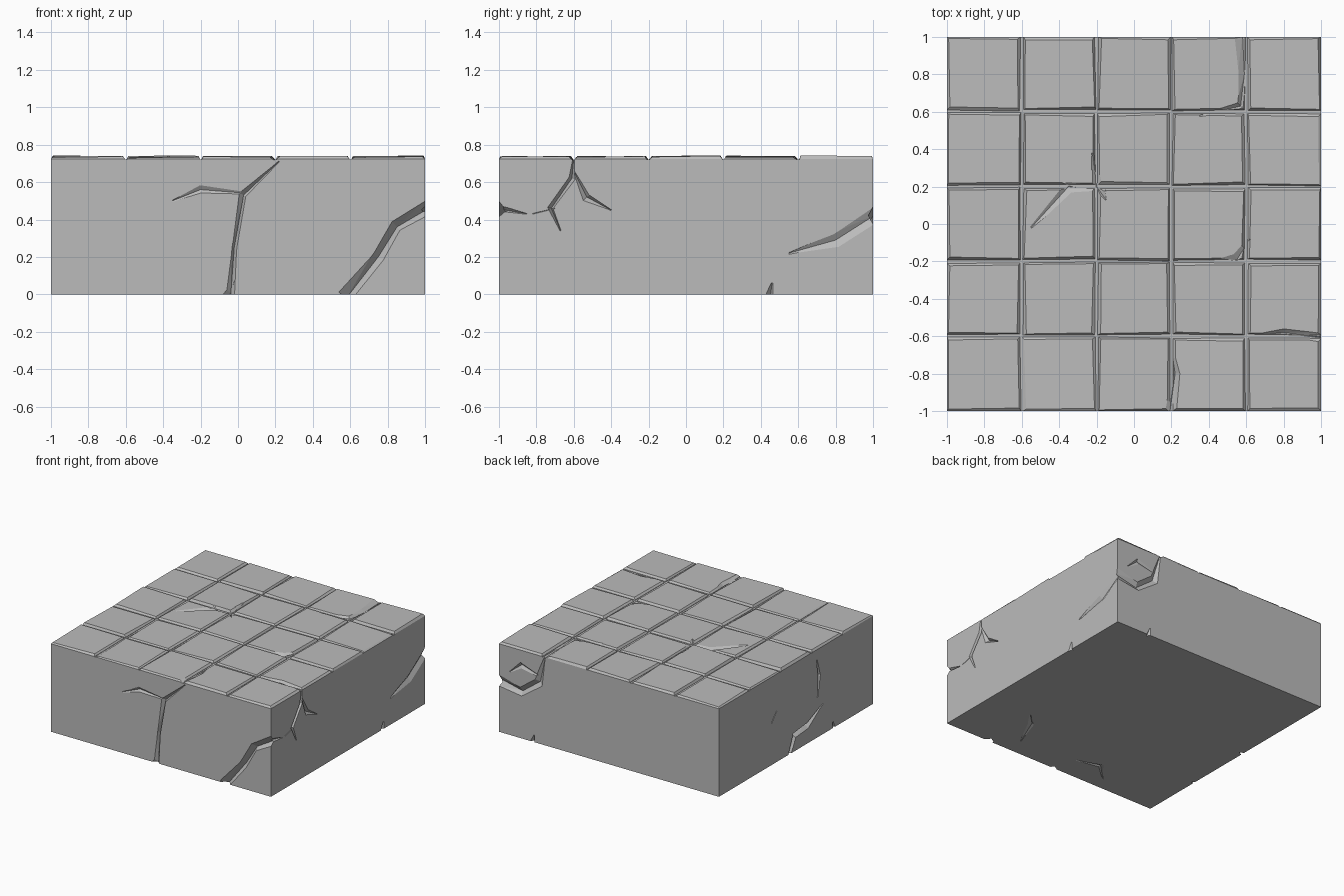
import bpy, bmesh, random
from mathutils import Vector

random.seed(4)
if "Cube" in bpy.data.objects:
    bpy.data.objects.remove(bpy.data.objects["Cube"], do_unlink=True)

stone = bpy.data.materials.new("grey stone")
stone.use_nodes = True
grey = (0.5, 0.5, 0.5, 1)
stone.diffuse_color = grey
stone.node_tree.nodes["Principled BSDF"].inputs["Base Color"].default_value = grey

H = 0.72      # top of the block
CELL = 0.4    # tile pitch


def make_object(name, bm):
    bmesh.ops.recalc_face_normals(bm, faces=bm.faces)
    mesh = bpy.data.meshes.new(name)
    bm.to_mesh(mesh)
    bm.free()
    mesh.materials.append(stone)
    ob = bpy.data.objects.new(name, mesh)
    bpy.context.collection.objects.link(ob)
    return ob


def loft(bm, rings):
    loops = [[bm.verts.new(p) for p in ring] for ring in rings]
    n = len(loops[0])
    for a, b in zip(loops, loops[1:]):
        for i in range(n):
            j = (i + 1) % n
            bm.faces.new((a[i], a[j], b[j], b[i]))
    bm.faces.new(loops[0])
    bm.faces.new(loops[-1])


# Stone block
bm = bmesh.new()
corners = [(-1, -1), (1, -1), (1, 1), (-1, 1)]
loft(bm, [[(x, y, z) for x, y in corners] for z in (0, H)])
block = make_object("stone_block", bm)

# Paving tiles with uneven edges and chamfered rims
bm = bmesh.new()
for i in range(5):
    for j in range(5):
        cx, cy = (i - 2) * CELL, (j - 2) * CELL
        base, rim, top = [], [], []
        lift = random.uniform(0.732, 0.738)
        for sx, sy in corners:
            gx = 0 if abs(cx + sx * 0.2) > 0.9 else random.uniform(0.003, 0.012)
            gy = 0 if abs(cy + sy * 0.2) > 0.9 else random.uniform(0.003, 0.012)
            x, y = cx + sx * (0.2 - gx), cy + sy * (0.2 - gy)
            ix, iy = random.uniform(0.006, 0.017), random.uniform(0.006, 0.017)
            z = lift + random.uniform(-0.003, 0.006)
            base.append((x, y, H - 0.004))
            rim.append((x, y, H + 0.003))
            top.append((x - sx * ix, y - sy * iy, z))
        loft(bm, [base, rim, top])
tiles = make_object("paving_tiles", bm)

# Surface frames: origin, across, up, outward
FRAMES = {
    "front": ((0, -1, 0), (1, 0, 0), (0, 0, 1), (0, -1, 0)),
    "right": ((1, 0, 0), (0, 1, 0), (0, 0, 1), (1, 0, 0)),
    "back": ((0, 1, 0), (1, 0, 0), (0, 0, 1), (0, 1, 0)),
    "left": ((-1, 0, 0), (0, 1, 0), (0, 0, 1), (-1, 0, 0)),
    "top": ((0, 0, 0.737), (1, 0, 0), (0, 1, 0), (0, 0, 1)),
    "under": ((0, 0, 0), (1, 0, 0), (0, 1, 0), (0, 0, -1)),
}


def crack(face, width, depth, path):
    """Carve a tapering V groove along a path on one face."""
    o, u, v, n = (Vector(c) for c in FRAMES[face])
    pts = [o + u * a + v * b for a, b in path]
    rings = []
    for k, p in enumerate(pts):
        t = (pts[min(k + 1, len(pts) - 1)] - pts[max(k - 1, 0)]).normalized()
        side = t.cross(n)
        end = k in (0, len(pts) - 1)
        a, b = path[k]
        at_edge = abs(a) >= 1 or abs(b) >= 1 or (b <= 0 and face not in ("top", "under"))
        s = 0.25 if end and not at_edge else 1
        lw, rw = (width * s * random.uniform(0.5, 1.2) for _ in range(2))
        out = n * 0.004
        rings.append([p + side * lw + out, p - n * depth * s, p - side * rw + out])
    bm = bmesh.new()
    loft(bm, rings)
    bmesh.ops.triangulate(bm, faces=bm.faces)
    cutter = make_object("crack_cutter", bm)
    cutter.hide_render = True
    for target in (block, tiles) if face == "top" else (block,):
        mod = target.modifiers.new("crack", "BOOLEAN")
        mod.operation, mod.solver, mod.object = "DIFFERENCE", "EXACT", cutter
        bpy.context.view_layer.objects.active = target
        bpy.ops.object.modifier_apply(modifier=mod.name)
    bpy.data.objects.remove(cutter, do_unlink=True)


# Front cracks
crack("front", 0.05, 0.04, [(1.02, 0.46), (0.85, 0.36), (0.75, 0.2), (0.58, -0.02)])
crack("front", 0.025, 0.025, [(0.22, 0.71), (0.03, 0.53), (-0.02, 0.25), (-0.04, -0.02)])
crack("front", 0.04, 0.015, [(-0.35, 0.5), (-0.2, 0.56), (0.05, 0.54)])
crack("front", 0.04, 0.03, [(-0.02, 0.07), (-0.05, -0.02)])

# Right side cracks
crack("right", 0.02, 0.035, [(-0.6, 0.73), (-0.61, 0.62), (-0.72, 0.46), (-0.67, 0.34)])
crack("right", 0.03, 0.025, [(-0.6, 0.66), (-0.53, 0.52), (-0.4, 0.45)])
crack("right", 0.015, 0.02, [(-0.7, 0.46), (-0.82, 0.43)])
crack("right", 0.02, 0.025, [(-1.02, 0.46), (-0.85, 0.43)])
crack("right", 0.04, 0.02, [(1.02, 0.43), (0.8, 0.29), (0.55, 0.22)])
crack("right", 0.03, 0.03, [(0.46, 0.06), (0.45, -0.02)])

# Back cracks
crack("back", 0.05, 0.025, [(0.58, 0.73), (0.64, 0.5), (0.8, 0.38), (1.02, 0.43)])
crack("back", 0.05, 0.015, [(0.62, 0.55), (0.8, 0.6), (0.9, 0.52)])
crack("back", 0.03, 0.03, [(0.68, 0.06), (0.7, -0.02)])

# Left side cracks
crack("left", 0.025, 0.03, [(-0.27, 0.64), (-0.3, 0.5), (-0.28, 0.33)])
crack("left", 0.03, 0.03, [(0.09, -0.02), (0.02, 0.13), (-0.15, 0.15), (-0.35, 0.25)])
crack("left", 0.03, 0.025, [(0.32, 0.34), (0.25, 0.42)])
crack("left", 0.03, 0.03, [(-0.48, 0.05), (-0.5, -0.02)])

# Worn dents across the tiles and underside
crack("top", 0.05, 0.02, [(-0.55, -0.02), (-0.35, 0.2), (-0.15, 0.18)])
crack("top", 0.035, 0.02, [(-0.22, 0.38), (-0.2, 0.2), (-0.15, 0.13)])
crack("top", 0.04, 0.02, [(0.4, -0.21), (0.55, -0.19), (0.62, -0.08)])
crack("top", 0.04, 0.02, [(0.6, -0.6), (0.8, -0.58), (1.02, -0.61)])
crack("top", 0.04, 0.02, [(0.19, -0.6), (0.22, -0.8), (0.19, -1.02)])
crack("top", 0.04, 0.02, [(0.35, 0.58), (0.57, 0.63), (0.59, 0.8), (0.58, 1.02)])
crack("under", 0.04, 0.01, [(0.4, -0.85), (0.5, -0.6), (0.6, -0.5)])
crack("under", 0.04, 0.01, [(-0.45, -0.9), (-0.3, -0.75), (-0.1, -0.8)])
